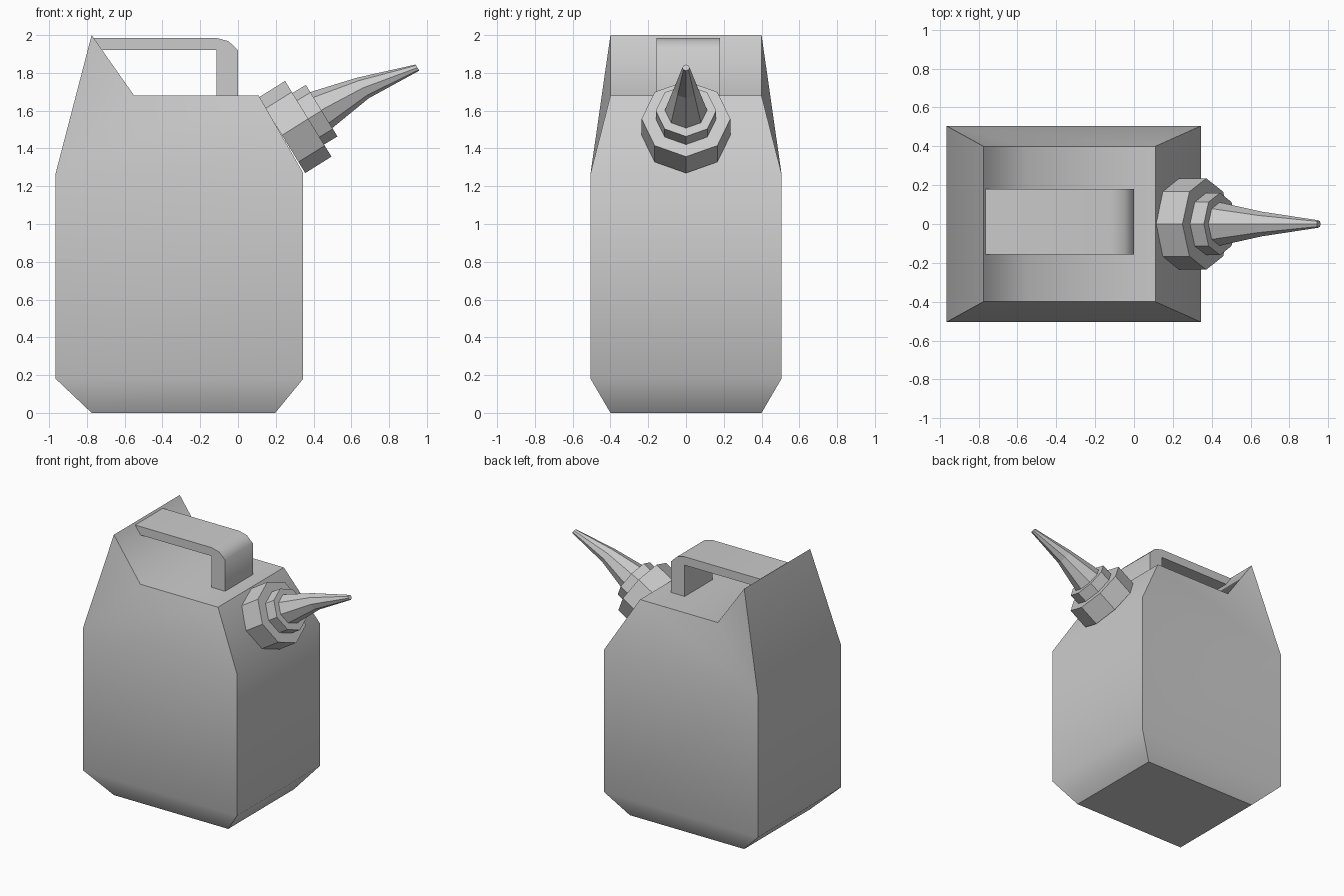
import bpy, bmesh, math
from mathutils import Vector

if "Cube" in bpy.data.objects:
    bpy.data.objects.remove(bpy.data.objects["Cube"])


def finish(name, bm, smooth_angle=0, sharp_floor=False):
    """Fix normals, set smooth faces with sharp creases, link the object."""
    bmesh.ops.recalc_face_normals(bm, faces=bm.faces[:])
    for f in bm.faces:
        f.smooth = smooth_angle > 0
    for e in bm.edges:
        on_floor = sharp_floor and all(v.co.z < 0.001 for v in e.verts)
        if on_floor or e.calc_face_angle(0) > math.radians(smooth_angle):
            e.smooth = False
    mesh = bpy.data.meshes.new(name)
    bm.to_mesh(mesh)
    bm.free()
    bpy.context.collection.objects.link(bpy.data.objects.new(name, mesh))


def bridge(bm, a, b):
    for i in range(len(a)):
        j = (i + 1) % len(a)
        bm.faces.new((a[i], a[j], b[j], b[i]))


# Can body: three rectangular rings, then a peaked top
bm = bmesh.new()
rings = []
for z, x0, x1, y in [(0, -0.775, 0.197, 0.4), (0.18, -0.965, 0.345, 0.505),
                     (1.27, -0.965, 0.345, 0.505)]:
    rings.append([bm.verts.new(p) for p in
                  [(x0, -y, z), (x1, -y, z), (x1, y, z), (x0, y, z)]])
bm.faces.new(rings[0])
bridge(bm, rings[0], rings[1])
bridge(bm, rings[1], rings[2])
top_profile = [(0.11, 1.68), (-0.55, 1.68), (-0.775, 2.0)]
tops = [[bm.verts.new((x, s * 0.4, z)) for x, z in top_profile] for s in (-1, 1)]
back_l, front_r = (rings[2][0], rings[2][3]), (rings[2][1], rings[2][2])
for t, lo, hi in zip(tops, back_l, front_r):
    bm.faces.new((lo, hi, t[0], t[1]))
    bm.faces.new((lo, t[1], t[2]))
for i in range(2):
    bm.faces.new((tops[0][i], tops[0][i + 1], tops[1][i + 1], tops[1][i]))
bm.faces.new((*front_r, tops[1][0], tops[0][0]))
bm.faces.new((*back_l, tops[1][2], tops[0][2]))
finish("can_body", bm, 57, sharp_floor=True)

# Handle: bent strip extruded across y
bm = bmesh.new()
outline = [(-0.765, 1.985), (-0.115, 1.985), (-0.05, 1.968), (0, 1.92),
           (0, 1.675), (-0.115, 1.675), (-0.115, 1.92), (-0.722, 1.92)]
sides = [[bm.verts.new((x, y, z)) for x, z in outline] for y in (-0.157, 0.18)]
for s in sides:
    bm.faces.new(s)
bridge(bm, *sides)
finish("handle", bm, 50)

# Spout parts: octagonal rings tilted to the shoulder slope
TILT = math.radians(31.5)
UP = Vector((-math.sin(TILT), 0, math.cos(TILT)))
SIDE = Vector((0, 1, 0))


def octagon_loft(name, sections):
    bm = bmesh.new()
    loops = []
    for x, z, r in sections:
        c = Vector((x, 0, z))
        loops.append([bm.verts.new(c + r * (UP * math.cos(a) + SIDE * math.sin(a)))
                      for a in (k * math.pi / 4 for k in range(8))])
    for a, b in zip(loops, loops[1:]):
        bridge(bm, a, b)
    bm.faces.new(loops[0])
    bm.faces.new(loops[-1])
    finish(name, bm)


octagon_loft("spout_cap", [(0.233, 1.47, 0.235), (0.372, 1.557, 0.235)])
octagon_loft("spout_collar", [(0.36, 1.55, 0.16), (0.443, 1.6, 0.16)])
octagon_loft("spout_nozzle", [(0.435, 1.6, 0.113), (0.66, 1.72, 0.063),
                              (0.95, 1.828, 0.019)])
